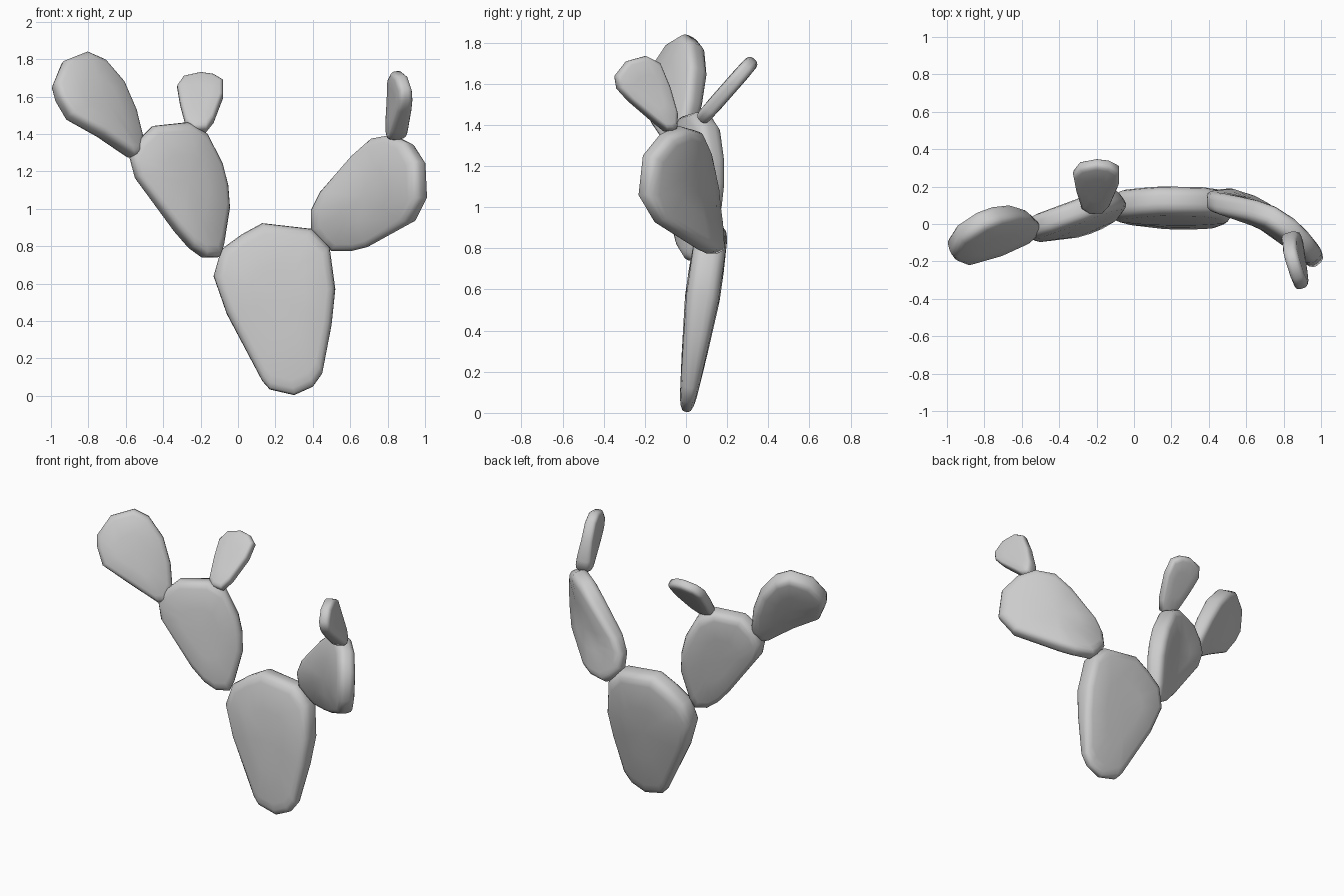
import bpy, bmesh
from mathutils import Vector


def pad(name, outline, surface, t_low, t_high):
    """Flattened cactus pad: 2D outline laid on a gently curved surface, rounded rim."""
    pts = [Vector(p) for p in outline]
    # area centroid keeps the inset rings even
    area, c = 0, Vector((0, 0))
    for a, b in zip(pts, pts[1:] + pts[:1]):
        k = a.x * b.y - b.x * a.y
        area += k
        c += (a + b) * k
    c /= 3 * area
    lo, hi = min(p.y for p in pts), max(p.y for p in pts)

    def place(p, h):
        e = 0.01
        s = Vector(surface(p.x, p.y))
        n = (Vector(surface(p.x + e, p.y)) - s).cross(Vector(surface(p.x, p.y + e)) - s).normalized()
        f = min(1, max(0, (p.y - lo) / (0.6 * (hi - lo))))
        return s + n * h * (t_low + (t_high - t_low) * f)

    bm = bmesh.new()
    # (inset scale, height) from one face round the rim to the other
    half = [(0.45, 1.0), (0.85, 0.93), (0.935, 0.8), (0.985, 0.55), (1.0, 0.25)]
    steps = half + [(s, -h) for s, h in reversed(half)]
    rings = [[bm.verts.new(place(c + (p - c) * s, h)) for p in pts] for s, h in steps]
    n = len(pts)
    for r0, r1 in zip(rings, rings[1:]):
        for i in range(n):
            j = (i + 1) % n
            bm.faces.new((r0[i], r0[j], r1[j], r1[i]))
    for ring, h in ((rings[0], 1), (rings[-1], -1)):
        mid = bm.verts.new(place(c, h))
        for i in range(n):
            bm.faces.new((ring[i], ring[(i + 1) % n], mid))
    bmesh.ops.recalc_face_normals(bm, faces=bm.faces)
    for f in bm.faces:
        f.smooth = True
    me = bpy.data.meshes.new(name)
    bm.to_mesh(me)
    bm.free()
    bpy.context.collection.objects.link(bpy.data.objects.new(name, me))


# Large base pad, leaning slightly back
pad("base_pad",
    [(0.30, 0.005), (0.17, 0.035), (0.13, 0.08), (-0.06, 0.44), (-0.13, 0.64), (-0.09, 0.78),
     (0.02, 0.86), (0.13, 0.92), (0.39, 0.89), (0.49, 0.79), (0.52, 0.57), (0.50, 0.38),
     (0.45, 0.12), (0.40, 0.05)],
    lambda x, z: (x, z / 7, z), 0.038, 0.085)

# Left middle pad, slightly dished
pad("left_pad",
    [(-0.18, 0.74), (-0.11, 0.74), (-0.09, 0.80), (-0.06, 1.0), (-0.07, 1.12), (-0.10, 1.24),
     (-0.18, 1.40), (-0.28, 1.46), (-0.46, 1.44), (-0.54, 1.36), (-0.58, 1.28), (-0.55, 1.17),
     (-0.33, 0.88), (-0.25, 0.79)],
    lambda x, z: (x, -0.02 + 0.42 * x + 0.15 * z + 0.6 * (x + 0.3) ** 2, z), 0.06, 0.07)

# Right middle pad, curving forward
pad("right_pad",
    [(0.50, 0.78), (0.62, 0.78), (0.70, 0.80), (0.93, 0.93), (0.99, 1.06), (0.98, 1.25),
     (0.92, 1.35), (0.84, 1.39), (0.73, 1.37), (0.62, 1.28), (0.44, 1.09), (0.39, 0.99),
     (0.39, 0.89), (0.45, 0.82)],
    lambda x, z: (x, 0.11 - 0.93 * (x - 0.4) ** 2 + 0.6 * (z - 1.1) ** 2, z), 0.05, 0.065)

# Upper left pad, tilted and slightly dished
pad("upper_left_pad",
    [(-0.53, 1.28), (-0.57, 1.28), (-0.73, 1.39), (-0.91, 1.49), (-0.97, 1.59), (-0.99, 1.66),
     (-0.94, 1.78), (-0.82, 1.83), (-0.73, 1.79), (-0.63, 1.67), (-0.56, 1.51), (-0.52, 1.36)],
    lambda x, z: (x, -0.08 + 0.55 * (x + 0.8) + 0.8 * (x + 0.8) ** 2 + 0.5 * (z - 1.6), z),
    0.05, 0.065)

# Small pad on the left arm, leaning back
pad("small_left_pad",
    [(-0.24, 1.42), (-0.17, 1.42), (-0.13, 1.47), (-0.08, 1.60), (-0.08, 1.68), (-0.13, 1.71),
     (-0.20, 1.72), (-0.29, 1.70), (-0.325, 1.65), (-0.31, 1.56), (-0.28, 1.45)],
    lambda x, z: (x, 0.095 + 0.88 * (z - 1.45), z), 0.037, 0.037)

# Small pad on the right arm, leaning forward and seen nearly edge-on from the front
pad("small_right_pad",
    [(-0.07, 1.37), (-0.05, 1.38), (-0.045, 1.45), (-0.08, 1.58), (-0.13, 1.70), (-0.20, 1.735),
     (-0.29, 1.71), (-0.345, 1.64), (-0.335, 1.58), (-0.28, 1.52), (-0.15, 1.41), (-0.10, 1.37)],
    lambda y, z: (0.865 - 0.3 * (y + 0.2) - 0.1 * (z - 1.55), y, z), 0.06, 0.04)
